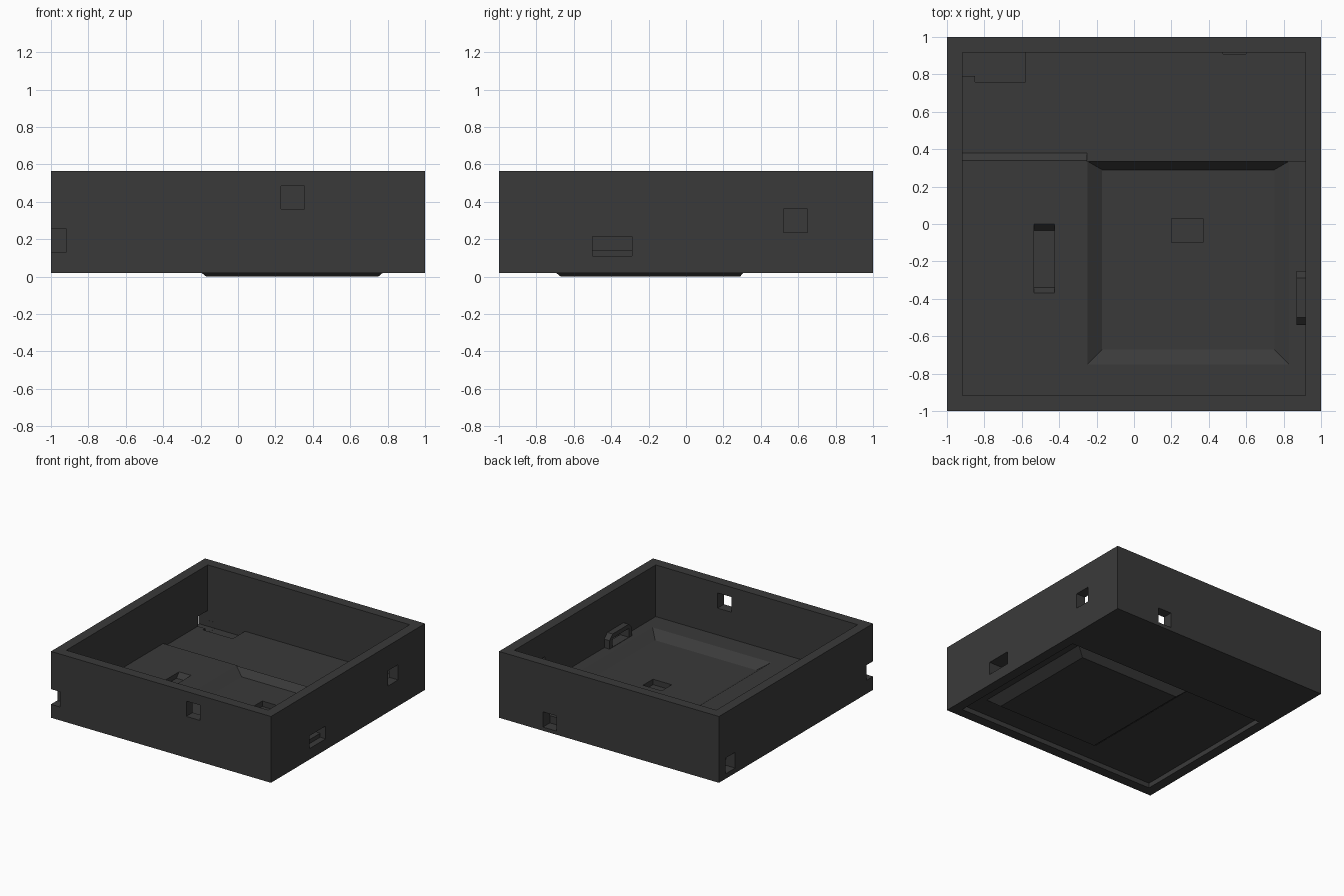
import bpy

if "Cube" in bpy.data.objects:
    bpy.data.objects.remove(bpy.data.objects["Cube"])

mat = bpy.data.materials.new("dark_grey")
mat.diffuse_color = (0.042, 0.042, 0.042, 1)
mat.use_nodes = True
mat.node_tree.nodes["Principled BSDF"].inputs["Base Color"].default_value = mat.diffuse_color


def frustum(name, low, high, z0, z1):
    """Block between two rectangles (x0, x1, y0, y1) at heights z0 and z1."""
    verts = []
    for (x0, x1, y0, y1), z in ((low, z0), (high, z1)):
        verts += [(x0, y0, z), (x1, y0, z), (x1, y1, z), (x0, y1, z)]
    faces = [(3, 2, 1, 0), (4, 5, 6, 7)]
    faces += [(i, (i + 1) % 4, (i + 1) % 4 + 4, i + 4) for i in range(4)]
    mesh = bpy.data.meshes.new(name)
    mesh.from_pydata(verts, [], faces)
    ob = bpy.data.objects.new(name, mesh)
    bpy.context.collection.objects.link(ob)
    return ob


def combine(operation, low, z0, z1, high=None):
    """Boolean a block into the tray and remove the helper."""
    tool = frustum("helper", low, high or low, z0, z1)
    tool.hide_render = True
    mod = tray.modifiers.new("bool", 'BOOLEAN')
    mod.operation = operation
    mod.solver = 'EXACT'
    mod.object = tool
    dg = bpy.context.evaluated_depsgraph_get()
    mesh = bpy.data.meshes.new_from_object(tray.evaluated_get(dg))
    tray.modifiers.clear()
    tray.data = mesh
    bpy.data.objects.remove(tool)


# Outer box, open interior and recess under the floor
tray = frustum("tray", (-1, 1, -1, 1), (-1, 1, -1, 1), 0.02, 0.565)
combine('DIFFERENCE', (-.918, .918, -.918, .918), 0.11, 0.7)
combine('DIFFERENCE', (-.918, .918, -.918, .40), -0.01, 0.06, (-.918, .918, -.918, .34))

# Raised front part of the floor with its sloped step
combine('UNION', (-.94, .94, -.94, .42), 0.08, 0.14, (-.94, .94, -.94, .34))
combine('DIFFERENCE', (-.25, .918, .335, .5), 0.11, 0.2)

# Sunken pan: lower skin, then the hollow above it
combine('UNION', (-.17, .75, -.67, .29), 0.0, 0.065, (-.25, .83, -.75, .34))
combine('DIFFERENCE', (-.17, .75, -.67, .29), 0.085, 0.1401, (-.25, .83, -.75, .336))

# Shallow pockets in the floor
combine('DIFFERENCE', (.20, .37, -.10, .03), 0.04, 0.2)
combine('DIFFERENCE', (-.535, -.425, -.34, -.035), 0.10, 0.141, (-.535, -.425, -.37, 0))
combine('DIFFERENCE', (-.85, -.58, .76, .918), 0.06, 0.2)

# Chamfered housing on the right wall
combine('UNION', (.87, .94, -.54, -.25), 0.1, 0.21)
combine('UNION', (.87, .94, -.54, -.25), 0.2099, 0.25, (.87, .94, -.50, -.29))

# Wall openings
openings = [
    ((.23, .355, -1.1, -.9), .36, .485),      # front
    ((-1.1, -.918, -1.1, -.918), .13, .255),  # front left corner notch
    ((.86, 1.1, -.50, -.29), .143, .215),     # right, low
    ((.95, 1.1, -.50, -.29), .11, .215),      # right, low outer step
    ((.9, 1.1, .52, .65), .235, .36),         # right, high
    ((.475, .60, .91, 1.1), .05, .175),       # back
    ((-1.1, -.84, .79, .917), .061, .19),     # left
]
for rect, z0, z1 in openings:
    combine('DIFFERENCE', rect, z0, z1)

tray.data.materials.clear()
tray.data.materials.append(mat)
